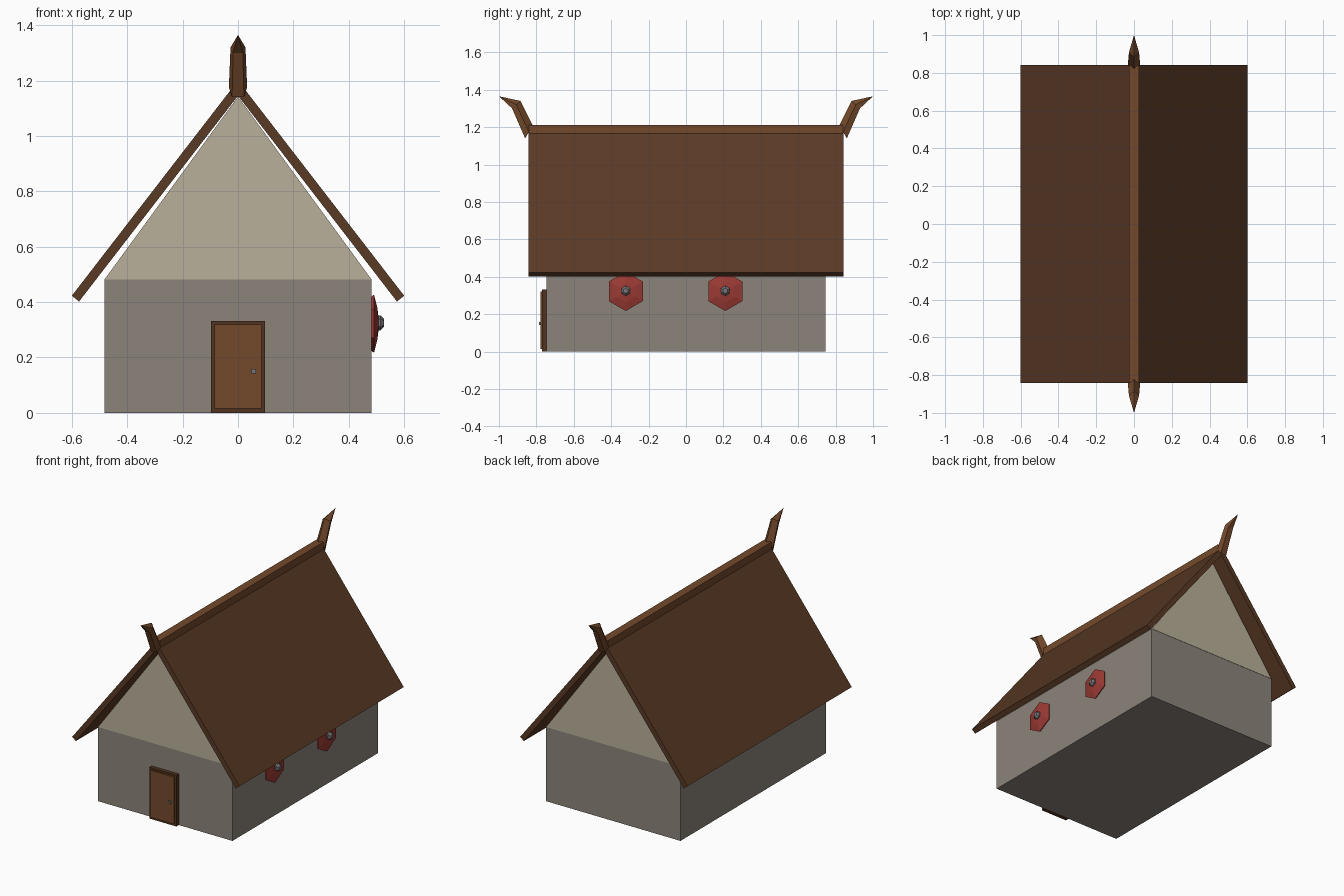
import bpy, bmesh, math
from mathutils import Vector

cube = bpy.data.objects.get("Cube")
if cube:
    bpy.data.objects.remove(cube, do_unlink=True)


def material(name, hex_code):
    # Convert a display colour to linear values
    def lin(c):
        return c / 12.92 if c <= 0.04045 else ((c + 0.055) / 1.055) ** 2.4
    rgb = [lin(int(hex_code[i:i + 2], 16) / 255) for i in (0, 2, 4)]
    m = bpy.data.materials.new(name)
    m.use_nodes = True
    m.diffuse_color = (*rgb, 1)
    m.node_tree.nodes["Principled BSDF"].inputs["Base Color"].default_value = (*rgb, 1)
    return m


STONE = material("grey stone", "8c847b")
PLASTER = material("cream plaster", "bab09a")
THATCH = material("dark brown roof", "5a3a25")
TIMBER = material("brown timber", "74492b")
FRAME = material("dark timber", "50331f")
RED = material("shield red", "9c3a34")
IRON = material("iron grey", "77777a")


def finish(name, bm, mat):
    bmesh.ops.recalc_face_normals(bm, faces=bm.faces)
    mesh = bpy.data.meshes.new(name)
    bm.to_mesh(mesh)
    bm.free()
    mesh.materials.append(mat)
    ob = bpy.data.objects.new(name, mesh)
    bpy.context.collection.objects.link(ob)
    return ob


def loft(name, rings, mat):
    """Skin a list of equal-length point rings and cap both ends."""
    bm = bmesh.new()
    rows = [[bm.verts.new(p) for p in ring] for ring in rings]
    n = len(rows[0])
    for a, b in zip(rows, rows[1:]):
        for i in range(n):
            j = (i + 1) % n
            bm.faces.new((a[i], a[j], b[j], b[i]))
    bm.faces.new(rows[0])
    bm.faces.new(rows[-1])
    bmesh.ops.remove_doubles(bm, verts=bm.verts, dist=1e-5)
    return finish(name, bm, mat)


def prism(name, profile, y0, y1, mat):
    """Extrude an x-z profile along y."""
    return loft(name, [[(x, y, z) for x, z in profile] for y in (y0, y1)], mat)


def box(name, x0, x1, y0, y1, z0, z1, mat):
    return prism(name, [(x0, z0), (x1, z0), (x1, z1), (x0, z1)], y0, y1, mat)


# Stone walls and plaster gable block
box("walls", -0.482, 0.482, -0.745, 0.745, 0, 0.482, STONE)
prism("gable", [(-0.482, 0.482), (0.482, 0.482), (0, 1.142)], -0.747, 0.747, PLASTER)

# Roof slabs and ridge beam
for side, s in (("left", 1), ("right", -1)):
    prism(side + "_roof", [(0, 1.145), (s * 0.574, 0.402), (s * 0.6, 0.423), (0, 1.2)],
          -0.842, 0.842, THATCH)
box("ridge_beam", -0.027, 0.027, -0.84, 0.84, 1.16, 1.212, TIMBER)

# Curved horn finials at both ends of the ridge: (outer y, z), (inner y, z), half width
STATIONS = [((0.86, 1.14), (0.82, 1.21), 0.033),
            ((0.93, 1.30), (0.885, 1.34), 0.027),
            ((1.0, 1.365), (1.0, 1.365), 0)]
for end, s in (("front", -1), ("back", 1)):
    rings = []
    for (yo, zo), (yi, zi), w in STATIONS:
        outer, inner = Vector((0, s * yo, zo)), Vector((0, s * yi, zi))
        section = [(-0.65, 0), (0.65, 0), (1, 0.5), (0, 1), (-1, 0.5)]
        rings.append([outer.lerp(inner, t) + Vector((k * w, 0, 0)) for k, t in section])
    loft(end + "_finial", rings, TIMBER)

# Door with frame and square knob
box("door_frame", -0.097, 0.097, -0.77, -0.74, 0, 0.332, FRAME)
box("door", -0.085, 0.085, -0.778, -0.76, 0.015, 0.32, TIMBER)
box("door_knob", 0.049, 0.065, -0.786, -0.77, 0.142, 0.158, IRON)


def hexagon(x, y, z, r):
    angles = [math.radians(90 + 60 * i) for i in range(6)]
    return [(x, y + r * math.cos(a), z + r * math.sin(a)) for a in angles]


# Hexagonal shields with iron bosses on the left wall
for name, y in (("front", -0.322), ("back", 0.21)):
    loft(name + "_shield", [hexagon(x, y, 0.322, r) for x, r in
                            ((0.478, 0.095), (0.491, 0.105), (0.503, 0.058), (0.508, 0.02))], RED)
    loft(name + "_shield_boss", [hexagon(x, y, 0.325, r) for x, r in
                                 ((0.5, 0.027), (0.515, 0.027), (0.528, 0.014))], IRON)
